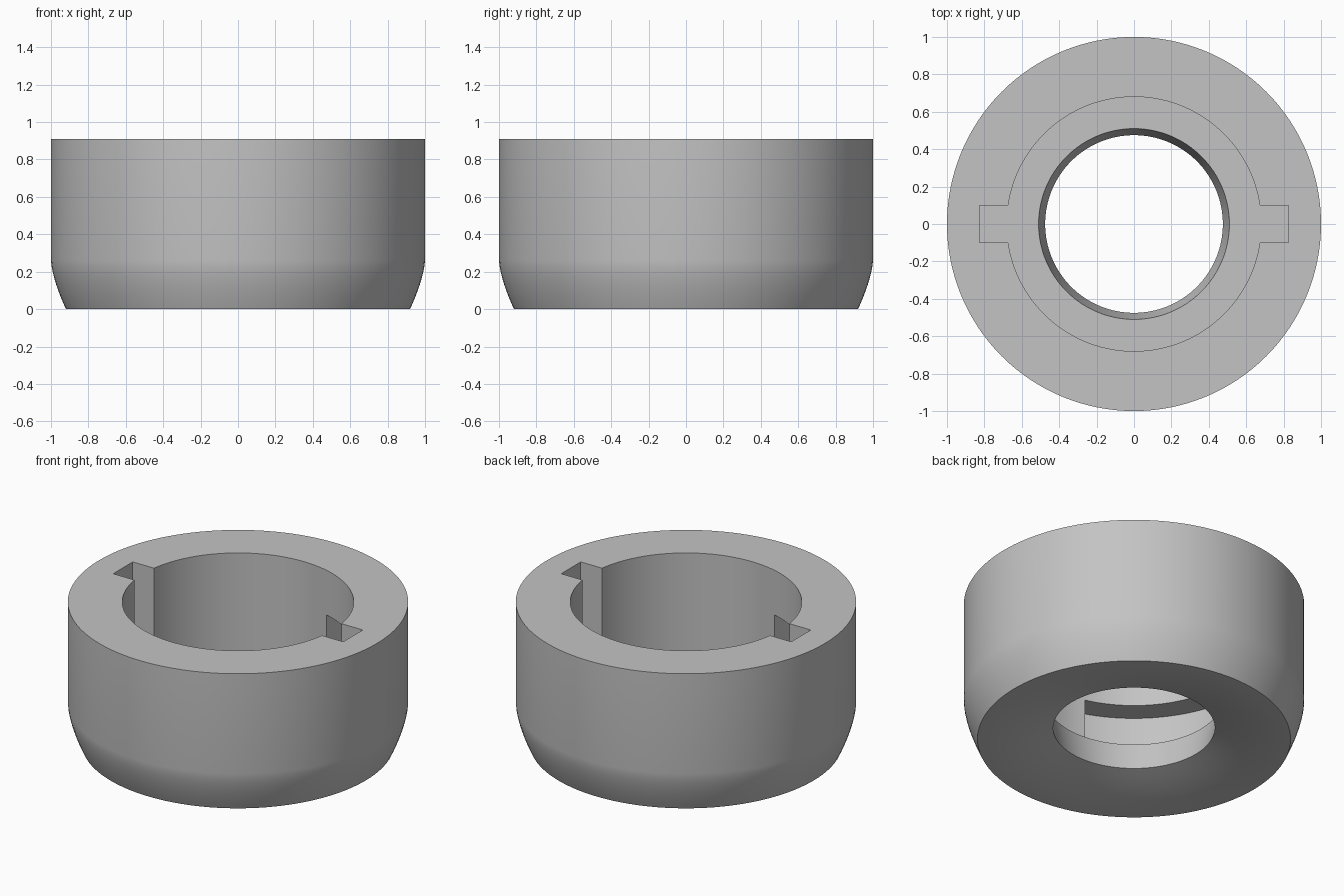
import bpy, bmesh
from math import radians, cos, sin, asin, hypot

cube = bpy.data.objects.get("Cube")
if cube:
    bpy.data.objects.remove(cube)

# Main dimensions
SEGMENTS = 128
TOP, CEILING, FLOOR, SHOULDER = 0.91, 0.62, 0.257, 0.26
BORE, SLOT_X, SLOT_Y = 0.68, 0.825, 0.10
GROOVE = hypot(SLOT_X, SLOT_Y)
GROOVE_END = radians(75)

bm = bmesh.new()


def polar(r, a):
    return (r * cos(a), r * sin(a))


def ring(points, z):
    return [bm.verts.new((x, y, z)) for x, y in points]


def bridge(a, b):
    """Join two closed rings of equal length with quads."""
    for i in range(len(a)):
        j = (i + 1) % len(a)
        bm.faces.new((a[i], a[j], b[j], b[i]))


# Turned shell: tapered hole, dished underside, rounded shoulder, straight side
steps = 8
profile = [(0.51, FLOOR)]
for i in range(steps + 1):
    t = 1 - i / steps
    profile.append((0.92 - 0.445 * t, 0.075 * t ** 1.7))
for i in range(1, steps + 1):
    t = 1 - i / steps
    profile.append((1 - 0.08 * t ** 1.5, SHOULDER * (1 - t)))
profile.append((1.0, TOP))

angles = [radians(360 * i / SEGMENTS) for i in range(SEGMENTS)]
rings = [ring([polar(r, a) for a in angles], z) for r, z in profile]
for lower, upper in zip(rings, rings[1:]):
    bridge(lower, upper)


# Half outline of the pocket, as (undercut level, entry level) point pairs
def arc(start, end, count):
    return [start + (end - start) * i / count for i in range(count + 1)]


mouth = asin(SLOT_Y / BORE)
slot_edge = asin(SLOT_Y / GROOVE)
half = []
for p in (polar(BORE, -mouth), (SLOT_X, -SLOT_Y), (SLOT_X, SLOT_Y)):
    half.append((p, p))
half.append(((SLOT_X, SLOT_Y), polar(BORE, mouth)))
outer_arc = arc(slot_edge, GROOVE_END, 28)
inner_arc = arc(mouth, GROOVE_END, 28)
for a, b in zip(outer_arc[1:], inner_arc[1:]):
    half.append((polar(GROOVE, a), polar(BORE, b)))
for a in arc(GROOVE_END, radians(180) - mouth, 36)[:-1]:
    half.append((polar(BORE, a), polar(BORE, a)))

# The second half is the first turned by half a revolution
pairs = half + [((-a[0], -a[1]), (-b[0], -b[1])) for a, b in half]
undercut = [p[0] for p in pairs]
entry = [p[1] for p in pairs]

# Pocket walls and groove ceiling
levels = [ring(undercut, FLOOR), ring(undercut, CEILING),
          ring(entry, CEILING), ring(entry, TOP)]
for lower, upper in zip(levels, levels[1:]):
    bridge(lower, upper)
bmesh.ops.remove_doubles(bm, verts=bm.verts[:], dist=1e-5)
bmesh.ops.dissolve_degenerate(bm, edges=bm.edges[:], dist=1e-5)

# Flat top rim and pocket floor
for z in (TOP, FLOOR):
    edges = [e for e in bm.edges if e.is_boundary
             and all(abs(v.co.z - z) < 1e-4 for v in e.verts)]
    bmesh.ops.triangle_fill(bm, edges=edges, use_beauty=True)
bmesh.ops.recalc_face_normals(bm, faces=bm.faces[:])

mesh = bpy.data.meshes.new("bayonet_collar")
bm.to_mesh(mesh)
bm.free()
collar = bpy.data.objects.new("bayonet_collar", mesh)
bpy.context.collection.objects.link(collar)

# Plain grey finish
grey = bpy.data.materials.new("light_grey")
grey.use_nodes = True
colour = (0.55, 0.55, 0.55, 1)
grey.diffuse_color = colour
grey.node_tree.nodes["Principled BSDF"].inputs["Base Color"].default_value = colour
mesh.materials.append(grey)

bpy.ops.object.select_all(action='DESELECT')
collar.select_set(True)
bpy.context.view_layer.objects.active = collar
bpy.ops.object.shade_smooth_by_angle(angle=radians(30))
